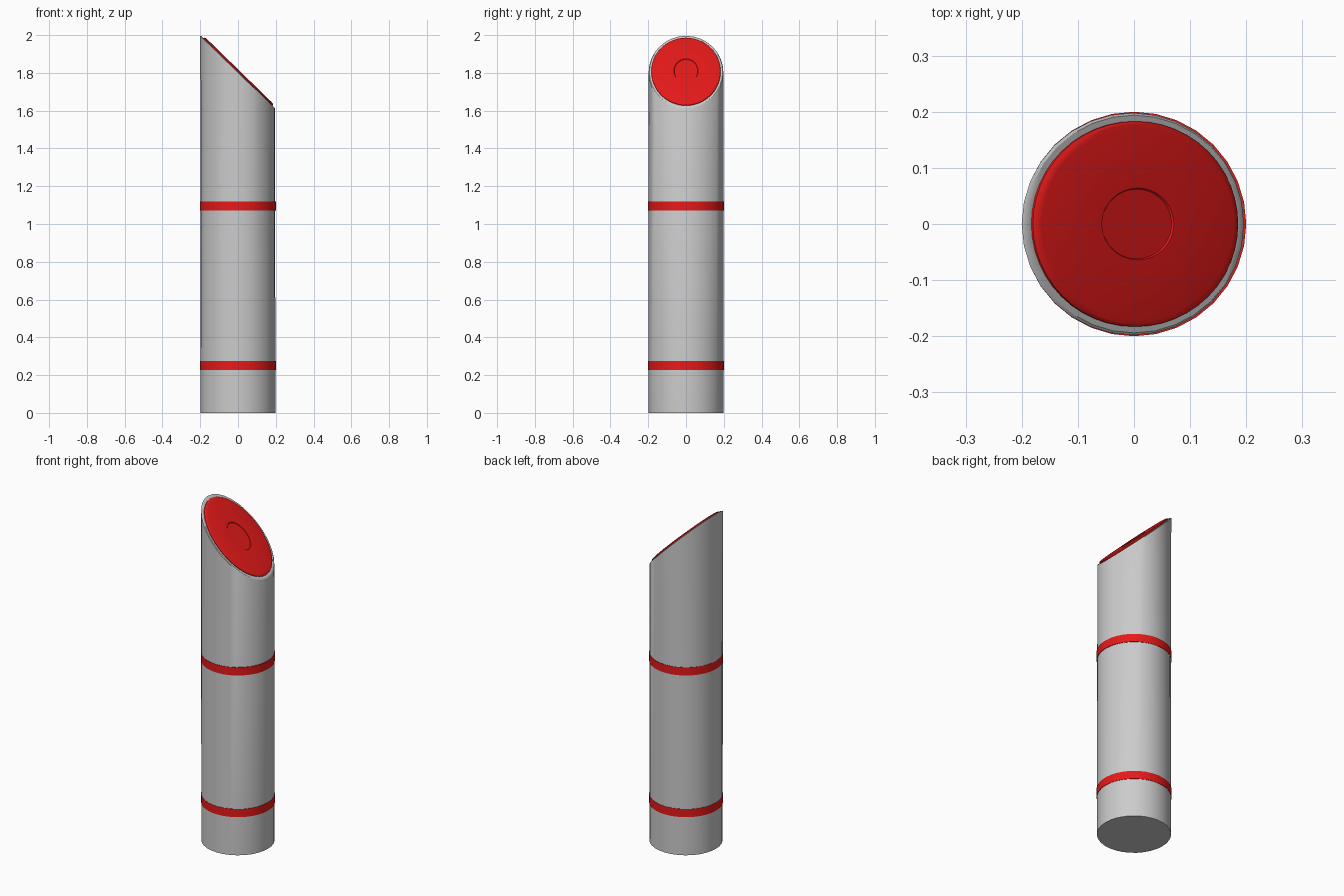
import bpy, bmesh, math
from mathutils import Vector

if "Cube" in bpy.data.objects:
    bpy.data.objects.remove(bpy.data.objects["Cube"])

SIDES = 32
SLOPE = 0.975          # slanted top runs from z=2.0 (left) to z=1.61 (right)
MID = 1.805
NORMAL = Vector((SLOPE, 0, 1)).normalized()

red = bpy.data.materials.new("red_paint")
red.diffuse_color = (0.8, 0.01, 0.01, 1)
red.use_nodes = True
red.node_tree.nodes["Principled BSDF"].inputs["Base Color"].default_value = red.diffuse_color


def flat(r, z):
    return lambda c, s: Vector((r * c, r * s, z))


def slanted(r, h):
    return lambda c, s: Vector((r * c, r * s, MID - SLOPE * r * c)) + NORMAL * h


def loft(name, rings, sides=SIDES, caps=True, material=None):
    """Skin a list of ring functions, from bottom to top."""
    bm = bmesh.new()
    loops = []
    for f in rings:
        angles = [2 * math.pi * i / sides for i in range(sides)]
        loops.append([bm.verts.new(f(math.cos(a), math.sin(a))) for a in angles])
    pairs = list(zip(loops, loops[1:]))
    if not caps:
        pairs.append((loops[-1], loops[0]))
    for lo, hi in pairs:
        for i in range(sides):
            j = (i + 1) % sides
            bm.faces.new((lo[i], lo[j], hi[j], hi[i]))
    if caps:
        bm.faces.new(loops[0][::-1])
        bm.faces.new(loops[-1])
    bmesh.ops.recalc_face_normals(bm, faces=bm.faces)
    mesh = bpy.data.meshes.new(name)
    bm.to_mesh(mesh)
    bm.free()
    obj = bpy.data.objects.new(name, mesh)
    bpy.context.collection.objects.link(obj)
    if material:
        mesh.materials.append(material)
    bpy.ops.object.select_all(action='DESELECT')
    obj.select_set(True)
    bpy.context.view_layer.objects.active = obj
    bpy.ops.object.shade_smooth_by_angle(angle=math.radians(30))
    return obj


# Post with a slanted, softly rounded top rim
loft("post", [flat(0.198, 0), slanted(0.198, -0.003),
              slanted(0.194, 0), slanted(0.186, 0)])

# Red lid with bevelled edge and shallow round recess
loft("lid", [slanted(0.183, -0.004), slanted(0.183, 0.004), slanted(0.179, 0.008),
             slanted(0.171, 0.010), slanted(0.064, 0.010), slanted(0.062, 0.007)],
     sides=48, material=red)

# Two red bands around the post
for name, z in (("lower_band", 0.252), ("upper_band", 1.096)):
    loft(name, [flat(0.194, z - 0.024), flat(0.2, z - 0.024),
                flat(0.2, z + 0.024), flat(0.194, z + 0.024)],
         caps=False, material=red)
